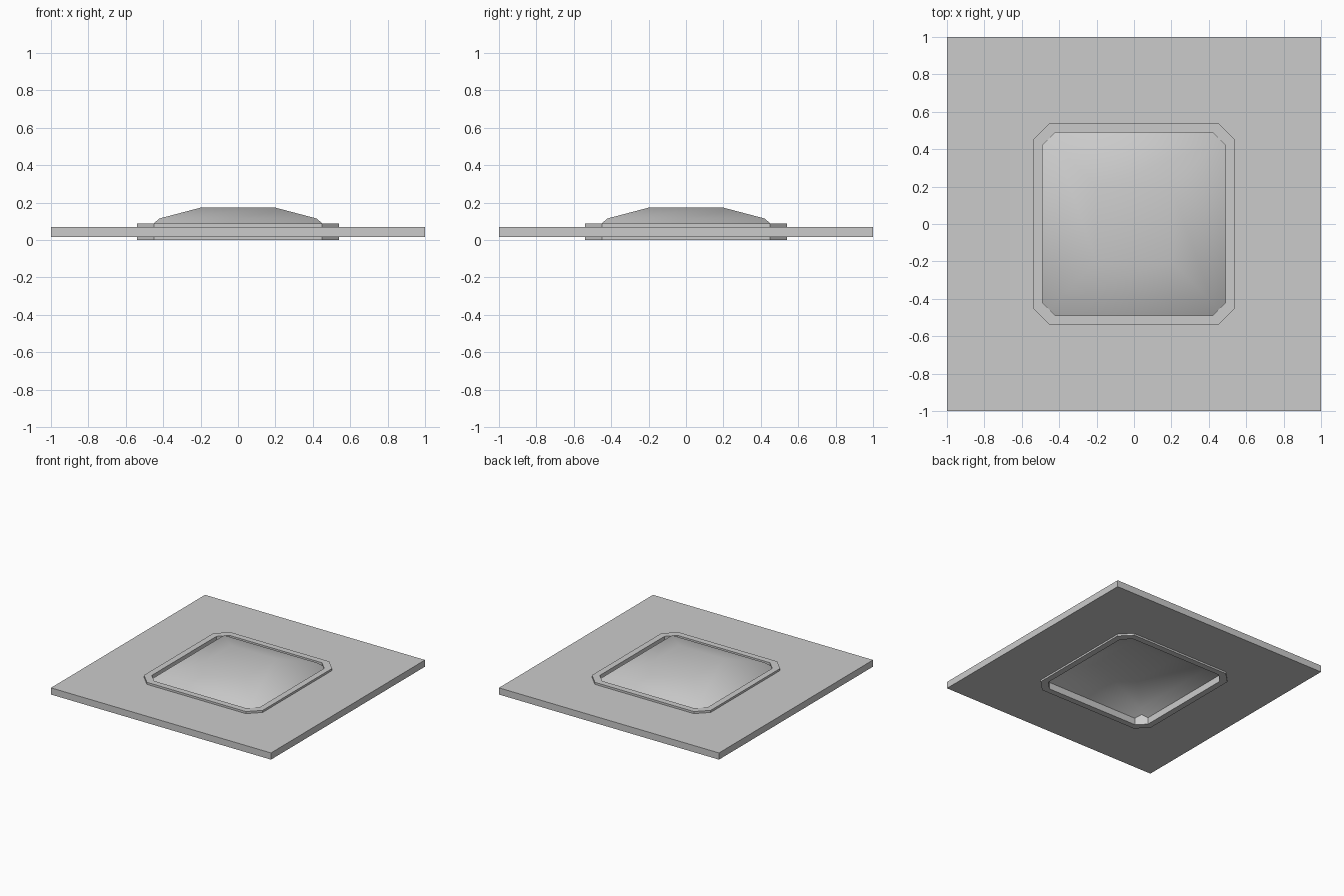
import bpy, bmesh

cube = bpy.data.objects.get("Cube")
if cube:
    bpy.data.objects.remove(cube, do_unlink=True)

grey = bpy.data.materials.new("light grey")
grey.use_nodes = True
colour = (0.6, 0.6, 0.6, 1)
grey.diffuse_color = colour
grey.node_tree.nodes["Principled BSDF"].inputs["Base Color"].default_value = colour


def square(r):
    return [(-r, -r), (r, -r), (r, r), (-r, r)]


def octagon(r, k):
    """Square of half-width r with chamfers starting at k."""
    return [(-k, -r), (k, -r), (r, -k), (r, k), (k, r), (-k, r), (-r, k), (-r, -k)]


def slab(name, outer, inner, bottom, top):
    """Flat slab with a hole, from two filled and extruded outlines."""
    curve = bpy.data.curves.new(name, "CURVE")
    curve.dimensions = "2D"
    curve.fill_mode = "BOTH"
    curve.extrude = (top - bottom) / 2
    for outline in (outer, inner):
        spline = curve.splines.new("POLY")
        spline.points.add(len(outline) - 1)
        spline.use_cyclic_u = True
        spline.use_smooth = False
        for point, (x, y) in zip(spline.points, outline):
            point.co = (x, y, 0, 1)
    curve.materials.append(grey)
    obj = bpy.data.objects.new(name, curve)
    obj.location.z = (top + bottom) / 2
    bpy.context.collection.objects.link(obj)
    bpy.ops.object.select_all(action="DESELECT")
    obj.select_set(True)
    bpy.context.view_layer.objects.active = obj
    bpy.ops.object.convert(target="MESH")
    return bpy.context.object


def dome(name, rings):
    """Smooth hipped sheet made of stacked square rings."""
    bm = bmesh.new()
    loops = [[bm.verts.new((x, y, z)) for x, y in square(r)] for r, z in rings]
    for low, high in zip(loops, loops[1:]):
        for i in range(4):
            j = (i + 1) % 4
            bm.faces.new((low[i], low[j], high[j], high[i]))
    bm.faces.new(loops[-1])
    for face in bm.faces:
        face.smooth = True
    mesh = bpy.data.meshes.new(name)
    bm.to_mesh(mesh)
    bm.free()
    mesh.materials.append(grey)
    bpy.context.collection.objects.link(bpy.data.objects.new(name, mesh))


# Flat surrounding panel, raised frame through it, and the dome inside
slab("base_panel", square(1), octagon(0.515, 0.44), 0.015, 0.07)
slab("frame", octagon(0.54, 0.45), octagon(0.49, 0.42), 0, 0.087)
dome("dome", [(0.5, 0.047), (0.42, 0.115), (0.2, 0.173)])
